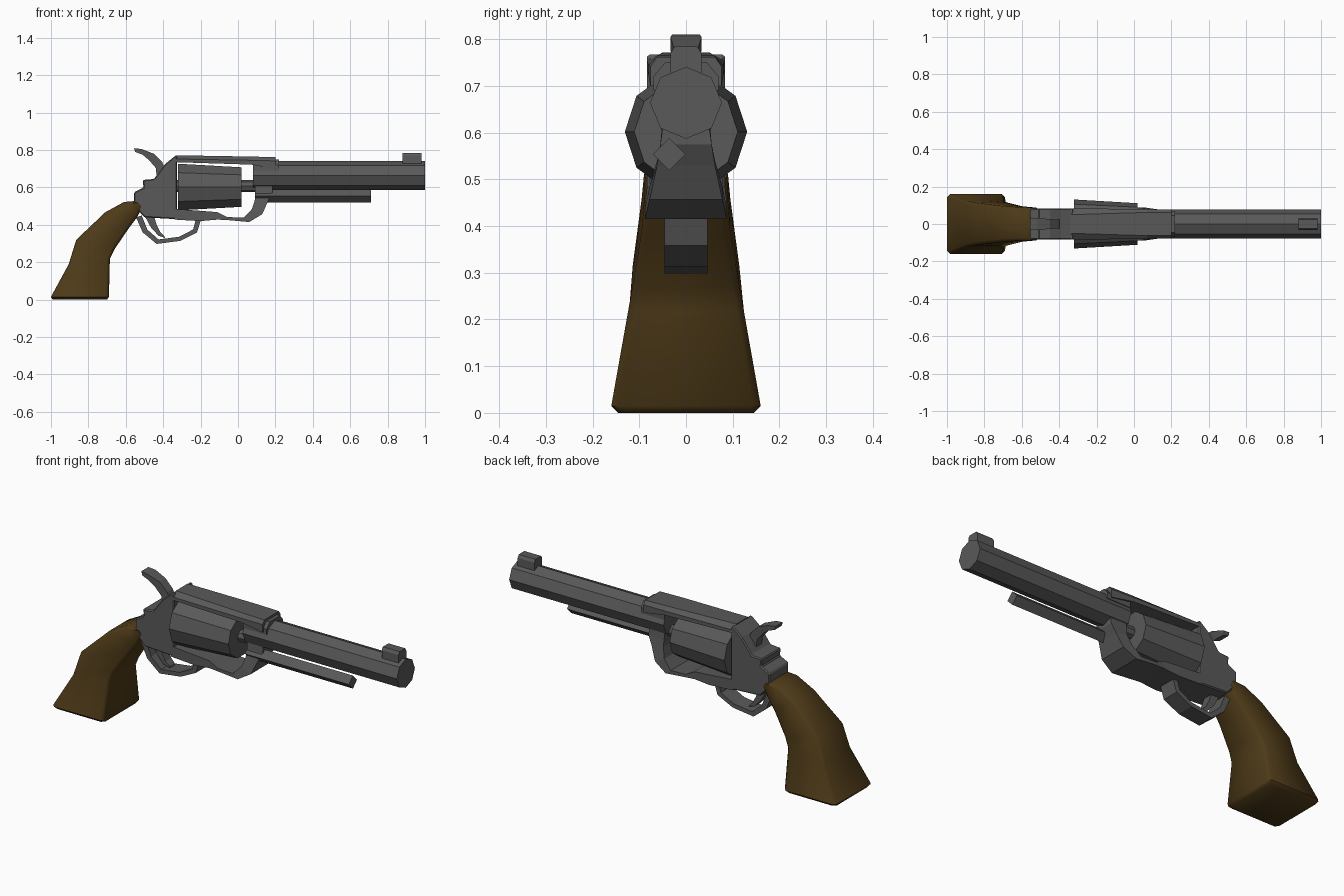
import bpy, bmesh, math
from mathutils import Vector

if "Cube" in bpy.data.objects:
    bpy.data.objects.remove(bpy.data.objects["Cube"])


def material(name, rgb):
    m = bpy.data.materials.new(name)
    m.diffuse_color = (*rgb, 1)
    m.use_nodes = True
    m.node_tree.nodes["Principled BSDF"].inputs["Base Color"].default_value = m.diffuse_color
    return m


STEEL = material("dark_steel", (0.10, 0.10, 0.10))
WOOD = material("brown_wood", (0.075, 0.042, 0.009))


def loft(name, rings, mat=STEEL):
    """Skin a list of closed rings and cap both ends."""
    bm = bmesh.new()
    vs = [[bm.verts.new(p) for p in r] for r in rings]
    n = len(vs[0])
    for a, b in zip(vs, vs[1:]):
        for i in range(n):
            j = (i + 1) % n
            bm.faces.new((a[i], a[j], b[j], b[i]))
    bm.faces.new(vs[0])
    bm.faces.new(vs[-1])
    bmesh.ops.recalc_face_normals(bm, faces=bm.faces)
    me = bpy.data.meshes.new(name)
    bm.to_mesh(me)
    bm.free()
    me.materials.append(mat)
    ob = bpy.data.objects.new(name, me)
    bpy.context.collection.objects.link(ob)
    return ob


def band(name, stations):
    """Band through (outer x, z, inner x, z, half width) stations."""
    return loft(name, [[(ox, -w, oz), (ox, w, oz), (ix, w, iz), (ix, -w, iz)]
                       for ox, oz, ix, iz, w in stations])


def rod(name, sections, sides, z, y=0, turn=0.0):
    """Faceted rod along x through (x, radius) sections."""
    angles = [turn + math.tau * i / sides for i in range(sides)]
    return loft(name, [[(x, y + r * math.cos(a), z + r * math.sin(a)) for a in angles]
                       for x, r in sections])


def plate(name, outline, w):
    """Side profile in x, z extruded across y, with chamfered edges."""
    ob = loft(name, [[(x, y, z) for x, z in outline] for y in (-w, w)])
    b = ob.modifiers.new("chamfer", "BEVEL")
    b.width, b.segments = 0.012, 1
    return ob


# Wooden grip: chamfered rectangular sections from butt to neck
grip_rings = []
for bx, bz, fx, fz, w in [(-.99, 0, -.70, 0, .145), (-1, .015, -.69, .015, .16),
                          (-.905, .19, -.685, .22, .124), (-.865, .32, -.66, .27, .114),
                          (-.71, .467, -.585, .38, .095), (-.61, .522, -.54, .44, .09),
                          (-.545, .528, -.51, .495, .088)]:
    b, f = Vector((bx, 0, bz)), Vector((fx, 0, fz))
    c = 0.016
    d = (f - b).normalized() * c
    y = Vector((0, 1, 0))
    grip_rings.append([b - y * (w - c), b + d - y * w, f - d - y * w, f - y * (w - c),
                       f + y * (w - c), f - d + y * w, b + d + y * w, b + y * (w - c)])
grip = loft("grip", grip_rings, WOOD)
bpy.context.view_layer.objects.active = grip
grip.select_set(True)
bpy.ops.object.shade_smooth_by_angle(angle=math.radians(50))

# Frame: rear body, lower rail with front lug, top strap
plate("rear_frame", [(-.555, .50), (-.555, .575), (-.505, .60), (-.51, .64), (-.45, .645),
                     (-.39, .725), (-.335, .77), (-.325, .765), (-.325, .43), (-.50, .44)], .083)
band("lower_frame", [(-.34, .428, -.34, .485, .083), (-.20, .42, -.20, .475, .085),
                     (-.11, .428, -.11, .468, .085), (-.05, .425, -.06, .442, .088),
                     (.06, .415, .03, .438, .088), (.13, .457, .075, .485, .078),
                     (.162, .53, .092, .54, .062), (.185, .575, .092, .575, .055),
                     (.185, .61, .09, .63, .05)])
strap_rings = []
for x, top, bottom, w, t in [(-.335, .772, .735, .083, .05), (.07, .765, .722, .08, .062),
                             (.20, .762, .70, .076, .062)]:
    strap_rings.append([(x, -w, bottom), (x, w, bottom), (x, w, top - .02),
                        (x, t, top), (x, -t, top), (x, -w, top - .02)])
loft("top_strap", strap_rings)
loft("barrel_collar", [[(x, -.07, .69), (x, .07, .69), (x, .07, .72), (x, .045, .75),
                        (x, -.045, .75), (x, -.07, .72)] for x in (.08, .22)])

# Drum and its axle
rod("drum", [(-.32, .131), (.02, .111)], 10, .602)
rod("drum_axle", [(-.33, .032), (.18, .032)], 8, .607)

# Barrel, side rod and front sight
rod("barrel", [(.08, .077), (1, .077)], 8, .664)
rod("ejector_rod", [(.09, .035), (.71, .035)], 4, .554, y=-.036)
loft("front_sight", [[(x, -.033, .72), (x, .033, .72), (x, .033, .77), (x, .024, .785),
                      (x, -.024, .785), (x, -.033, .77)] for x in (.88, .98)])

# Trigger guard, trigger and hammer
band("trigger_guard", [(-.545, .44, -.515, .45, .046), (-.51, .36, -.485, .375, .046),
                       (-.435, .298, -.425, .322, .046), (-.31, .314, -.315, .336, .046),
                       (-.22, .358, -.24, .375, .046), (-.197, .43, -.225, .43, .046)])
band("trigger", [(-.50, .45, -.45, .45, .025), (-.465, .385, -.435, .40, .025),
                 (-.425, .342, -.415, .36, .025), (-.39, .33, -.395, .342, .022)])
band("hammer", [(-.555, .81, -.55, .79, .03), (-.515, .805, -.51, .775, .033),
                (-.45, .78, -.475, .745, .026), (-.405, .735, -.44, .705, .024),
                (-.37, .65, -.43, .62, .024)])
